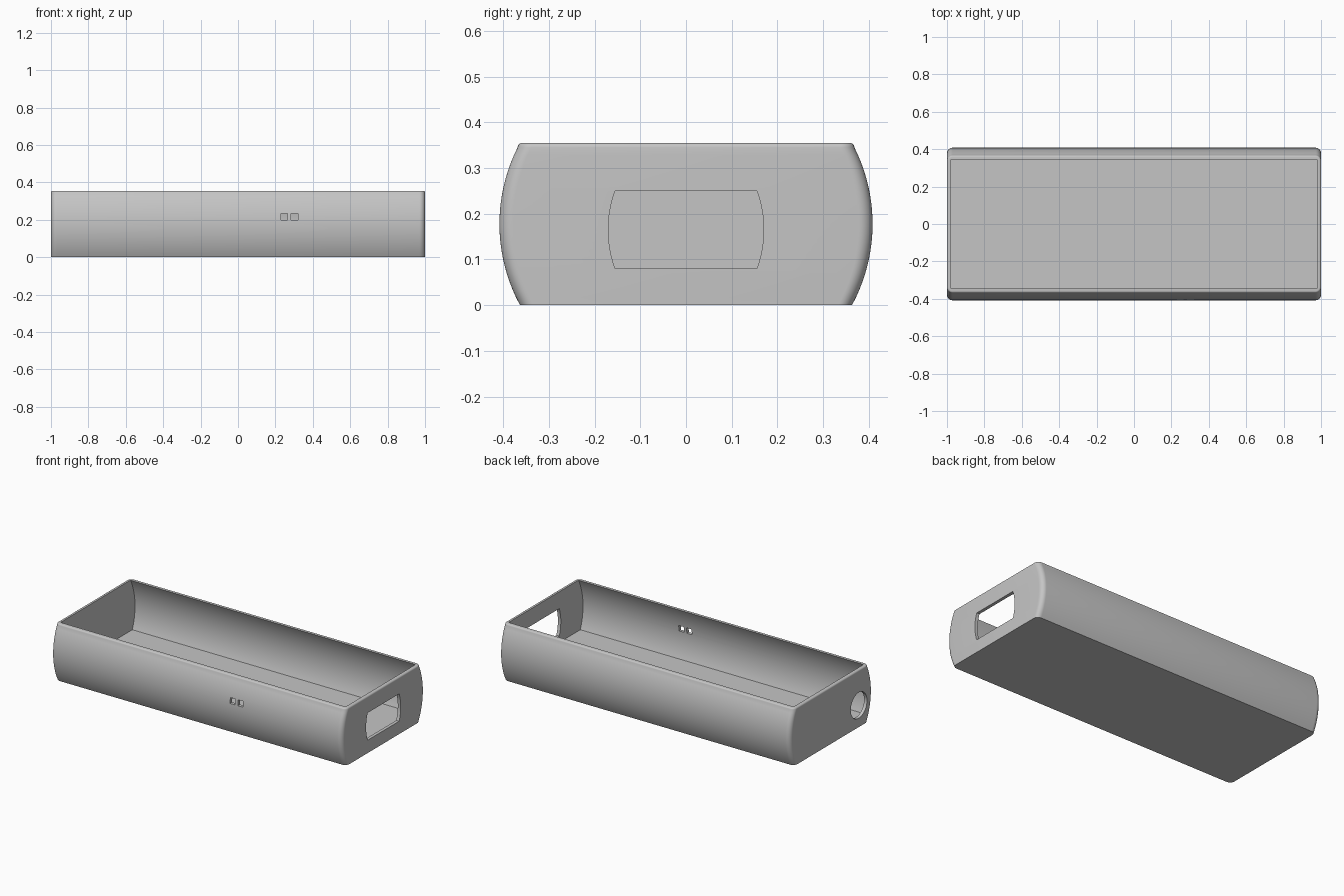
import bpy, bmesh, math
from mathutils import Vector

if "Cube" in bpy.data.objects:
    bpy.data.objects.remove(bpy.data.objects["Cube"])

H, FLOOR, WALL = 0.355, 0.04, 0.02
HALF_Y, BULGE, CORNER, LIP = 0.363, 0.045, 0.03, 0.01

grey = bpy.data.materials.new("light grey plastic")
grey.diffuse_color = (0.56, 0.56, 0.56, 1)
grey.use_nodes = True
grey.node_tree.nodes["Principled BSDF"].inputs["Base Color"].default_value = grey.diffuse_color


def half_width(z):
    """Half depth of the bulged side wall at height z."""
    c = H / 2
    r = (c * c + BULGE * BULGE) / (2 * BULGE)
    return HALF_Y + BULGE - r + math.sqrt(r * r - (z - c) ** 2)


def ring(bm, z, hx, hy, r, seg=8):
    """Rounded rectangle outline at height z."""
    out = []
    for k, (sx, sy) in enumerate([(1, 1), (-1, 1), (-1, -1), (1, -1)]):
        for i in range(seg + 1):
            a = math.radians(90) * (k + i / seg)
            out.append(bm.verts.new((sx * (hx - r) + r * math.cos(a),
                                     sy * (hy - r) + r * math.sin(a), z)))
    return out


def finish(bm, name):
    bmesh.ops.recalc_face_normals(bm, faces=bm.faces)
    me = bpy.data.meshes.new(name)
    bm.to_mesh(me)
    bm.free()
    me.materials.append(grey)
    ob = bpy.data.objects.new(name, me)
    bpy.context.collection.objects.link(ob)
    return ob


def prism(name, outline, direction):
    """Cutter made by sweeping a closed outline along a direction."""
    bm = bmesh.new()
    face = bm.faces.new([bm.verts.new(p) for p in outline])
    new = bmesh.ops.extrude_face_region(bm, geom=[face])["geom"]
    bmesh.ops.translate(bm, vec=Vector(direction),
                        verts=[v for v in new if isinstance(v, bmesh.types.BMVert)])
    ob = finish(bm, name)
    ob.hide_render = True
    return ob


# Tray shell: outer wall, rounded rim, inner wall, floor
bm = bmesh.new()
rings = []
N = 20
for i in range(N + 1):
    z = (H - LIP) * i / N
    rings.append(ring(bm, z, 1.0, half_width(z), CORNER))
for i in range(1, 5):
    a = math.radians(90) * i / 4
    z = H - LIP + LIP * math.sin(a)
    d = LIP * (1 - math.cos(a))
    rings.append(ring(bm, z, 1.0 - d, half_width(H - LIP) - d, CORNER - d))
for i in range(N + 1):
    z = H + (FLOOR - H) * i / N
    rings.append(ring(bm, z, 1.0 - WALL, half_width(z) - WALL, 0))
for a, b in zip(rings, rings[1:]):
    n = len(a)
    for i in range(n):
        j = (i + 1) % n
        bm.faces.new((a[i], a[j], b[j], b[i]))
bm.faces.new(rings[0])
bm.faces.new(rings[-1])
bmesh.ops.remove_doubles(bm, verts=bm.verts, dist=1e-5)
shell = finish(bm, "tray_shell")

# Right end window with bowed sides
arc = [(-1 + 2 * i / 12) for i in range(13)]
right = [(0.9, 0.155 + 0.015 * (1 - t * t), 0.165 + 0.085 * t) for t in arc]
left = [(x, -y, z) for x, y, z in reversed(right)]
cutters = [prism("window_cutter", right + left, (0.2, 0, 0))]

# Left end round port
circle = [(-1.1, -0.27 + 0.08 * math.cos(math.tau * i / 40),
           0.135 + 0.08 * math.sin(math.tau * i / 40)) for i in range(40)]
cutters.append(prism("port_cutter", circle, (0.2, 0, 0)))

# Two small square holes in the front wall
for x in (0.248, 0.302):
    s = 0.0175
    square = [(x + u * s, -0.5, 0.217 + v * s)
              for u, v in ((-1, -1), (1, -1), (1, 1), (-1, 1))]
    cutters.append(prism("square_hole_cutter", square, (0, 0.2, 0)))

for c in cutters:
    mod = shell.modifiers.new(c.name, "BOOLEAN")
    mod.operation, mod.solver, mod.object = "DIFFERENCE", "EXACT", c

# Bake the cuts, remove the cutters, shade
deps = bpy.context.evaluated_depsgraph_get()
baked = bpy.data.meshes.new_from_object(shell.evaluated_get(deps))
shell.modifiers.clear()
shell.data = baked
for c in cutters:
    bpy.data.objects.remove(c)
bpy.ops.object.select_all(action="DESELECT")
shell.select_set(True)
bpy.context.view_layer.objects.active = shell
bpy.ops.object.shade_smooth_by_angle(angle=math.radians(30))
